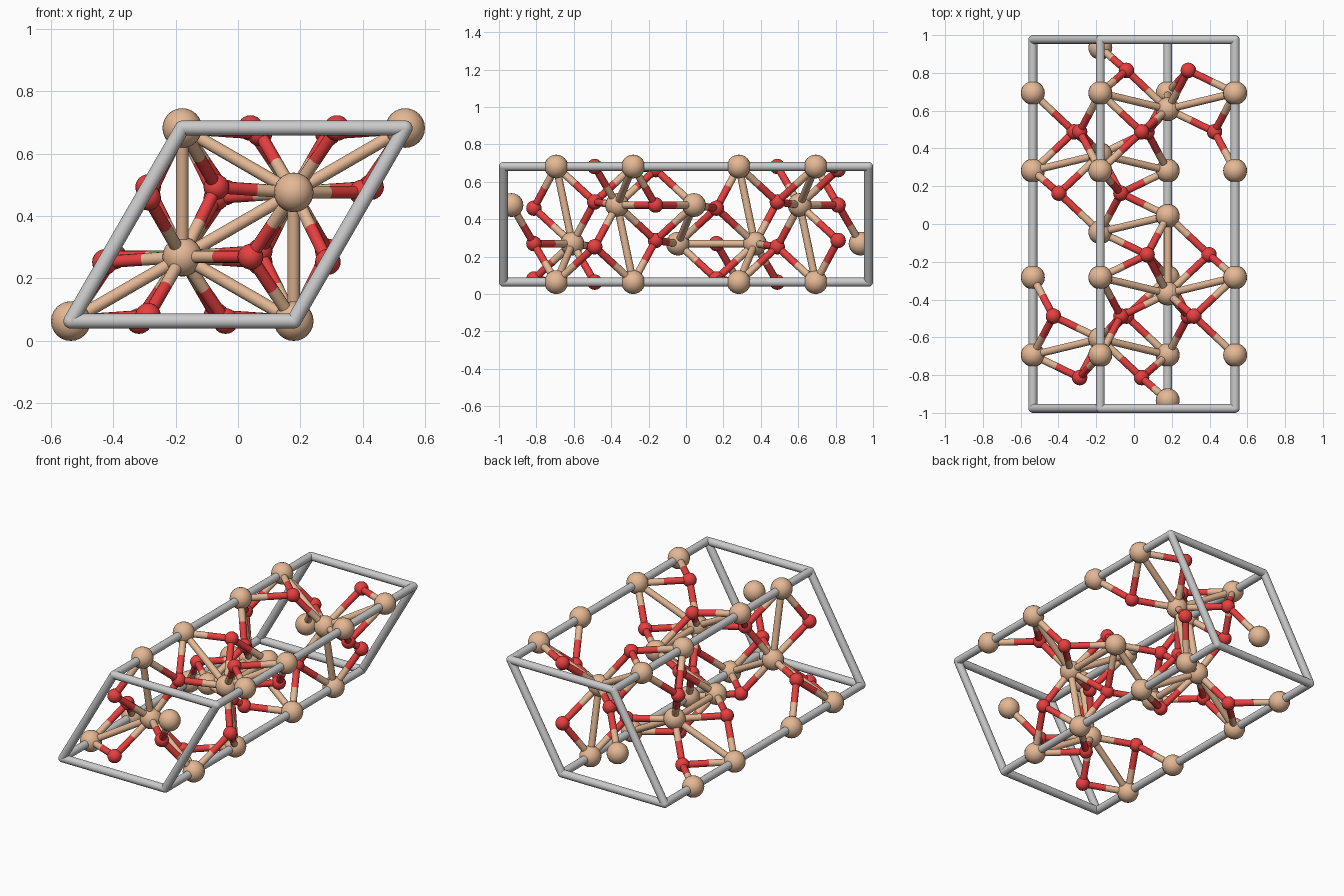
import bpy, bmesh
from math import radians, cos, sin
from mathutils import Vector, Matrix

if "Cube" in bpy.data.objects:
    bpy.data.objects.remove(bpy.data.objects["Cube"])

A, C = 0.714, 1.952                      # cell edge in xz, cell length along y
R_BIG, R_SMALL, R_BOND, R_ROD = 0.0635, 0.041, 0.02, 0.024
H = A * sin(radians(60))
Z0 = R_BIG


def material(name, rgb):
    m = bpy.data.materials.new(name)
    m.diffuse_color = (*rgb, 1)
    m.use_nodes = True
    m.node_tree.nodes["Principled BSDF"].inputs["Base Color"].default_value = m.diffuse_color
    return m


def ball(bm, p, r, seg=20):
    bmesh.ops.create_uvsphere(bm, u_segments=seg, v_segments=seg // 2 + 2, radius=r,
                              matrix=Matrix.Translation(p))


def rod(bm, a, b, r, seg=14):
    d = b - a
    mat = Matrix.Translation((a + b) / 2) @ d.to_track_quat('Z', 'Y').to_matrix().to_4x4()
    bmesh.ops.create_cone(bm, cap_ends=True, segments=seg, radius1=r, radius2=r,
                          depth=d.length, matrix=mat)


def finish(bm, name, mat=None):
    me = bpy.data.meshes.new(name)
    bm.to_mesh(me)
    bm.free()
    ob = bpy.data.objects.new(name, me)
    bpy.context.collection.objects.link(ob)
    if mat:
        me.materials.append(mat)
    bpy.ops.object.select_all(action='DESELECT')
    ob.select_set(True)
    bpy.context.view_layer.objects.active = ob
    bpy.ops.object.shade_smooth_by_angle(angle=radians(40))


def lattice(u, v, w):
    """Cell fractions (u along x, v along the slanted edge, w along y) to a point."""
    return Vector((-0.75 * A + u * A + v * A / 2, (w - 0.5) * C, Z0 + v * H))


def inside(p):
    v = (p.z - Z0) / H
    u = (p.x + 0.75 * A) / A - v / 2
    e = 1e-3
    return -e < u < 1 + e and -e < v < 1 + e


# Atom columns: four cell edges plus two inner columns shifted along y
columns = [(u, v, 0) for u in (0, 1) for v in (0, 1)]
columns += [(1 / 3, 1 / 3, 1 / 3), (2 / 3, 2 / 3, 2 / 3)]
big, small = [], []
for u, v, shift in columns:
    for w in (0.1447, 0.3553, 0.6447, 0.8553):
        big.append(lattice(u, v, (w + shift) % 1))
    # triangles of small atoms around each column
    for w, start in ((0.25, 60), (0.75, 0)):
        for k in range(3):
            t = radians(start + 120 * k)
            p = lattice(u, v, (w + shift) % 1) + Vector((cos(t), 0, sin(t))) * 0.306 * A
            if inside(p) and all((p - q).length > 0.01 for q in small):
                small.append(p)

brown = material("tan", (0.78, 0.48, 0.30))
red = material("red", (0.80, 0.05, 0.05))

# Atoms
for name, pts, r, mat in (("large_atoms", big, R_BIG, brown), ("small_atoms", small, R_SMALL, red)):
    bm = bmesh.new()
    for p in pts:
        ball(bm, p, r)
    finish(bm, name, mat)

# Bonds: two-tone between unlike atoms, tan between large atoms
bm_tan, bm_red = bmesh.new(), bmesh.new()
for i, p in enumerate(big):
    for q in big[i + 1:]:
        if (p - q).length < 0.45:
            rod(bm_tan, p, q, R_BOND)
    for q in small:
        if (p - q).length < 0.33:
            m = (p + q) / 2
            rod(bm_tan, p, m, R_BOND)
            rod(bm_red, m, q, R_BOND)
finish(bm_tan, "tan_bonds", brown)
finish(bm_red, "red_bonds", red)

# Grey cell frame
bm = bmesh.new()
corners = [(u, v, w) for u in (0, 1) for v in (0, 1) for w in (0, 1)]
for i, a in enumerate(corners):
    ball(bm, lattice(*a), R_ROD, 14)
    for b in corners[i + 1:]:
        if sum(abs(x - y) for x, y in zip(a, b)) == 1:
            rod(bm, lattice(*a), lattice(*b), R_ROD)
finish(bm, "cell_frame")
